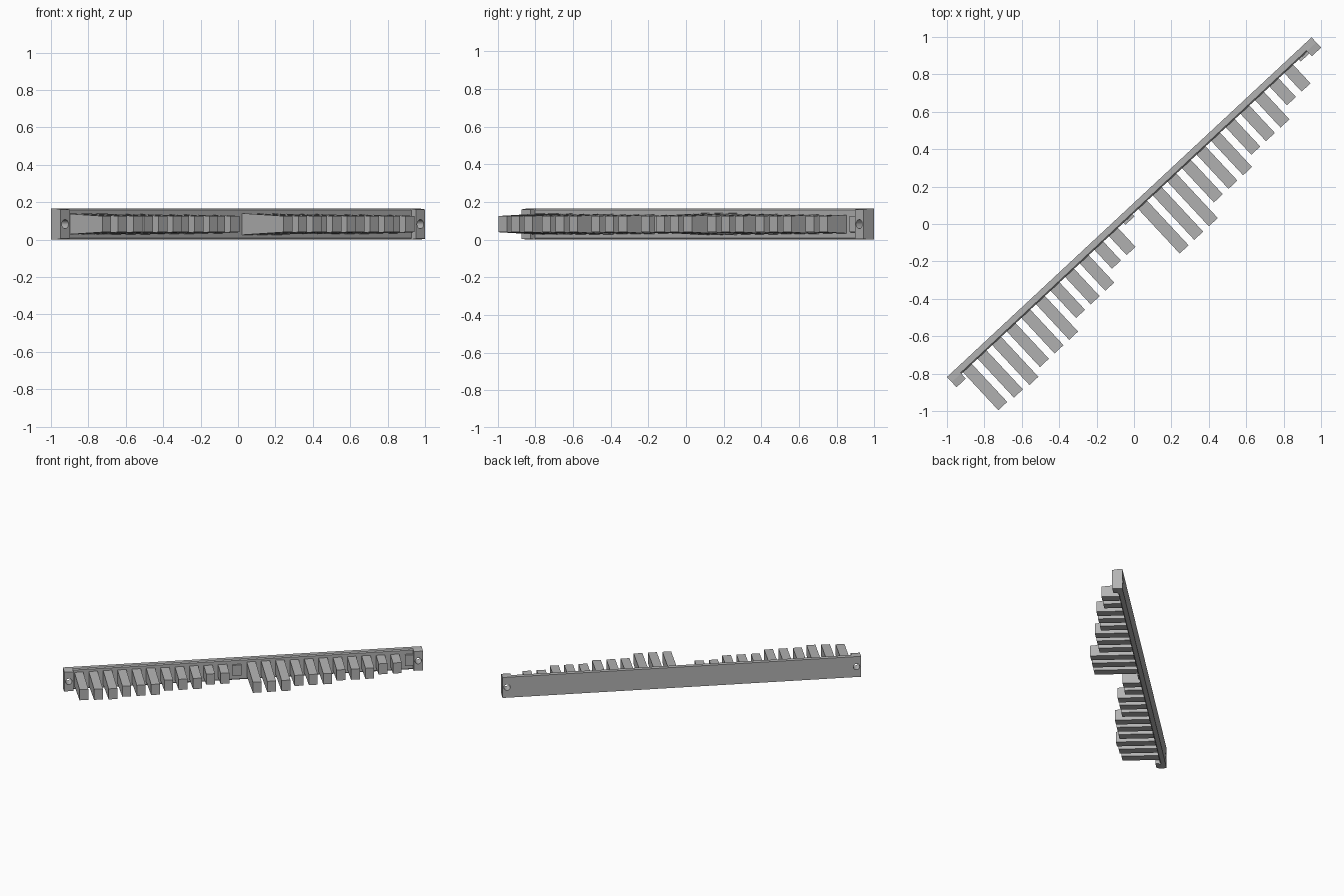
import bpy
import bmesh
from math import radians
from mathutils import Matrix

cube = bpy.data.objects.get("Cube")
if cube:
    bpy.data.objects.remove(cube, do_unlink=True)

LENGTH, HEIGHT = 2.664, 0.166
MID = HEIGHT / 2
END = 0.068
# local x runs along the rail, local -y points out of its toothed side
FRAME = Matrix.Translation((-1, -0.818, 0)) @ Matrix.Rotation(radians(42.97), 4, "Z")

grey = bpy.data.materials.new("plain_grey")
grey.use_nodes = True
grey.diffuse_color = (0.45, 0.45, 0.45, 1)
grey.node_tree.nodes["Principled BSDF"].inputs["Base Color"].default_value = (0.45, 0.45, 0.45, 1)


def prism(name, start, end, profile):
    """Extrude a half profile of (depth, inset) points, mirrored about mid height."""
    outline = [(d, z) for d, z in profile] + [(d, HEIGHT - z) for d, z in reversed(profile)]
    bm = bmesh.new()
    face = bm.faces.new([bm.verts.new((start, -d, z)) for d, z in outline])
    out = bmesh.ops.extrude_face_region(bm, geom=[face])
    moved = [v for v in out["geom"] if isinstance(v, bmesh.types.BMVert)]
    bmesh.ops.translate(bm, verts=moved, vec=(end - start, 0, 0))
    bmesh.ops.recalc_face_normals(bm, faces=bm.faces)
    mesh = bpy.data.meshes.new(name)
    bm.to_mesh(mesh)
    bm.free()
    mesh.materials.append(grey)
    obj = bpy.data.objects.new(name, mesh)
    bpy.context.collection.objects.link(obj)
    obj.matrix_world = FRAME
    return obj


def drill(obj, along):
    """Cut a round screw hole through a block."""
    bpy.ops.mesh.primitive_cylinder_add(vertices=24, radius=0.024, depth=0.4)
    cutter = bpy.context.object
    cutter.name = "hole_cutter"
    cutter.hide_render = True
    cutter.data.materials.append(grey)
    cutter.matrix_world = FRAME @ Matrix.Translation((along, 0, MID)) @ Matrix.Rotation(radians(90), 4, "X")
    mod = obj.modifiers.new("hole", "BOOLEAN")
    mod.operation = "DIFFERENCE"
    mod.solver = "EXACT"
    mod.object = cutter
    bpy.context.view_layer.objects.active = obj
    bpy.ops.object.modifier_apply(modifier=mod.name)
    bpy.data.objects.remove(cutter, do_unlink=True)


# Back rail with bevelled front edges
prism("back_rail", END, LENGTH - END, [(0, 0), (0.033, 0), (0.04, 0.008)])

# Thicker mounting blocks at both ends
for name, start in (("right_end_block", 0), ("left_end_block", LENGTH - END)):
    block = prism(name, start, start + END, [(0, 0), (0.037, 0), (0.075, 0.005)])
    drill(block, start + END / 2)

# Two descending rows of teeth, taller at the root than at the tip
TIP = 0.043
ROWS = {
    "right": [0.317, 0.325, 0.332] + [0.3] * 3 + [0.24] * 3 + [0.178] * 2 + [0.055],
    "left": [0.365] * 3 + [0.29] * 3 + [0.24] * 3 + [0.176] * 2 + [0.055],
}
PITCH, WIDTH, ROOT = 0.1067, 0.065, 0.03
start = 0.08
for side, depths in ROWS.items():
    for i, depth in enumerate(depths):
        root = TIP + 0.045 * (depth - ROOT)
        prism(f"{side}_tooth_{i + 1}", start, start + WIDTH,
              [(ROOT, MID - root), (depth, MID - TIP)])
        start += PITCH
